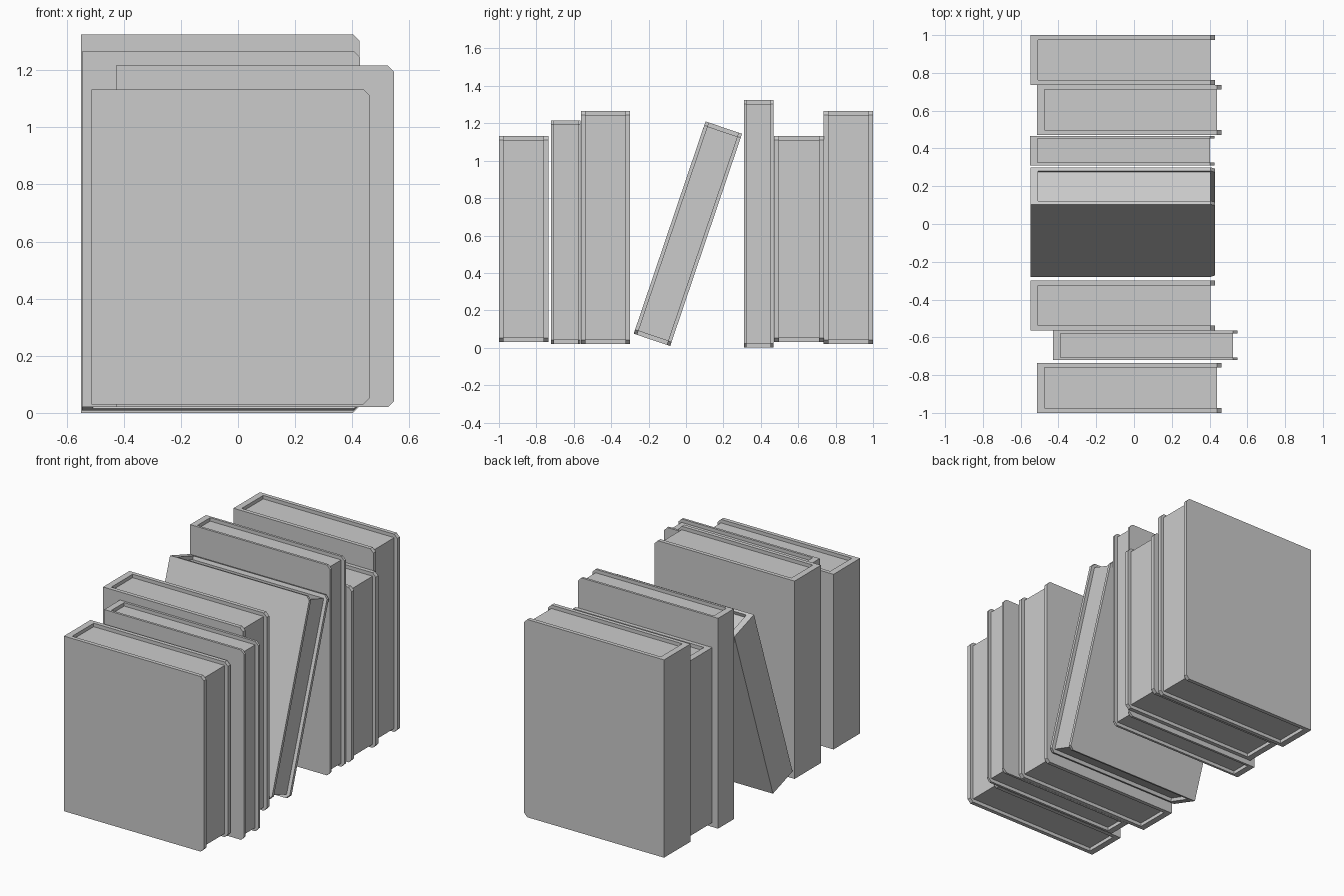
import bpy, bmesh, math

if "Cube" in bpy.data.objects:
    bpy.data.objects.remove(bpy.data.objects["Cube"])

LENGTH = 0.975   # book depth along x
SPINE = 0.04     # spine thickness
TIP = 0.022      # corner chamfer and page recess


def add_object(name, bm, parent=None):
    bmesh.ops.recalc_face_normals(bm, faces=bm.faces)
    mesh = bpy.data.meshes.new(name)
    bm.to_mesh(mesh)
    bm.free()
    obj = bpy.data.objects.new(name, mesh)
    bpy.context.collection.objects.link(obj)
    obj.parent = parent
    return obj


def prism(outline, z0, z1):
    bm = bmesh.new()
    face = bm.faces.new([bm.verts.new((x, y, z0)) for x, y in outline])
    top = bmesh.ops.extrude_face_region(bm, geom=[face])
    verts = [g for g in top["geom"] if isinstance(g, bmesh.types.BMVert)]
    bmesh.ops.translate(bm, verts=verts, vec=(0, 0, z1 - z0))
    return bm


def book(name, x, y, z, thick, height, lean=0.0):
    h, t = thick / 2, thick * 0.095
    # U-shaped cover: spine at -x, two boards open toward +x
    bm = prism([(0, -h), (LENGTH, -h), (LENGTH, t - h), (SPINE, t - h),
                (SPINE, h - t), (LENGTH, h - t), (LENGTH, h), (0, h)], 0, height)
    # cut corners on the free ends of the boards
    corners = [e for e in bm.edges
               if all(v.co.x > LENGTH - 1e-4 for v in e.verts)
               and abs(e.verts[0].co.z - e.verts[1].co.z) < 1e-5]
    bmesh.ops.bevel(bm, geom=corners, offset=TIP, segments=1, affect='EDGES')
    cover = add_object(name + "_cover", bm)
    # recessed page block
    i = h - t
    bm = prism([(SPINE, -i), (LENGTH - TIP, -i), (LENGTH - TIP, i), (SPINE, i)],
               TIP, height - TIP)
    add_object(name + "_pages", bm, cover)
    cover.location = (x, y, z)
    cover.rotation_euler = (lean, 0, 0)


# name, spine x, centre y, bottom z, thickness, height, lean
book("book_1", -0.513, -0.868, 0.03, 0.265, 1.103)
book("book_2", -0.428, -0.642, 0.02, 0.157, 1.196)
book("book_3", -0.547, -0.431, 0.02, 0.263, 1.246)
book("leaning_book", -0.547, -0.182, 0.042, 0.206, 1.198, -math.radians(18.7))
book("book_5", -0.550, 0.388, 0.00, 0.157, 1.325)
book("book_6", -0.513, 0.604, 0.03, 0.265, 1.103)
book("book_7", -0.547, 0.868, 0.02, 0.264, 1.246)
